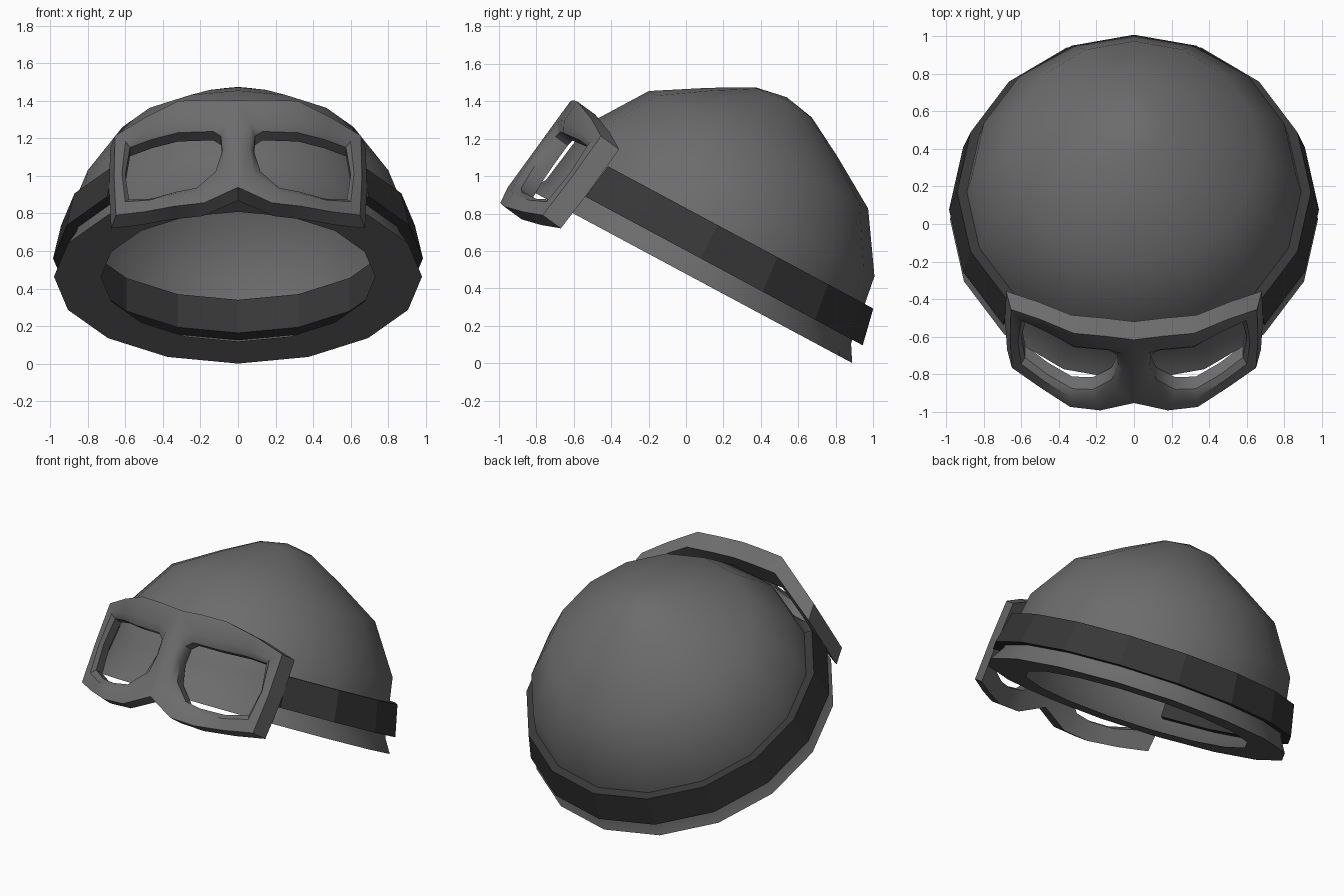
import bpy, bmesh, math
from mathutils import Vector

if "Cube" in bpy.data.objects:
    bpy.data.objects.remove(bpy.data.objects["Cube"])

def material(name, v):
    m = bpy.data.materials.new(name)
    m.diffuse_color = (v, v, v, 1)
    m.use_nodes = True
    m.node_tree.nodes["Principled BSDF"].inputs["Base Color"].default_value = m.diffuse_color
    return m

GREY = material("mid_grey", 0.15)
DARK = material("strap_charcoal", 0.038)

# Helmet frame: tilted so the brow is high and the nape is low
TILT = math.radians(28.2)
BACK = Vector((0, math.cos(TILT), -math.sin(TILT)))
UP = Vector((0, math.sin(TILT), math.cos(TILT)))
ORIGIN = Vector((0, 0.06, 0.445)) - 0.04 * BACK
SIDES = 16

def ring_point(r, h, k):
    a = 2 * math.pi * k / SIDES
    return ORIGIN + Vector((r * math.sin(a), 0, 0)) + BACK * (r * math.cos(a)) + UP * h

def finish(bm, name, mat, angle=None):
    bmesh.ops.recalc_face_normals(bm, faces=bm.faces)
    me = bpy.data.meshes.new(name)
    bm.to_mesh(me)
    bm.free()
    ob = bpy.data.objects.new(name, me)
    bpy.context.collection.objects.link(ob)
    me.materials.append(mat)
    if angle:
        bpy.ops.object.select_all(action='DESELECT')
        ob.select_set(True)
        bpy.context.view_layer.objects.active = ob
        bpy.ops.object.shade_smooth_by_angle(angle=math.radians(angle))
    return ob

def loft(bm, loops, close_loops, close_points):
    """Quads between successive vertex loops."""
    n, m = len(loops), len(loops[0])
    for i in range(n if close_loops else n - 1):
        a, b = loops[i], loops[(i + 1) % n]
        for j in range(m if close_points else m - 1):
            k = (j + 1) % m
            bm.faces.new((a[j], a[k], b[k], b[j]))

# Dome: open shell with a flat inward rim
profile = [(0.73, 0), (0.98, 0), (0.925, 0.09), (0.90, 0.25), (0.866, 0.465),
           (0.665, 0.768), (0.39, 0.935), (0.17, 1.055)]
bm = bmesh.new()
loops = [[bm.verts.new(ring_point(r, h, k)) for k in range(SIDES)] for r, h in profile]
loft(bm, loops, False, True)
apex = bm.verts.new(ring_point(0, 1.087, 0))
for k in range(SIDES):
    bm.faces.new((loops[-1][k], loops[-1][(k + 1) % SIDES], apex))
finish(bm, "helmet_dome", GREY, 45)

# Strap: runs round the back and ends behind the goggles
section = [(0.84, 0.11), (0.985, 0.11), (0.942, 0.31), (0.84, 0.31)]
bm = bmesh.new()
loops = [[bm.verts.new(ring_point(r, h, k)) for k in range(-6, 7)] for r, h in section]
loft(bm, loops, True, False)
for j in (0, -1):
    bm.faces.new([lp[j] for lp in loops])
finish(bm, "goggle_strap", DARK)

# Goggles: half frame in (x, s) on a tilted face that bends back, then mirrored
CENTRE = Vector((0, -0.8, 1.125))
S = Vector((0, 0.588, 0.809))
W = Vector((0, -0.809, 0.588))
outer = [(0, .332), (.15, .345), (.32, .35), (.5, .32), (.655, .275), (.66, 0),
         (.65, -.25), (.5, -.297), (.34, -.334), (.18, -.33), (0, -.24), (0, .05)]
hole = [(.09, .13), (.13, .165), (.32, .17), (.46, .19), (.575, .19), (.60, .02),
        (.58, -.15), (.46, -.20), (.33, -.215), (.22, -.20), (.12, -.10), (.085, .03)]

def face_loop(bm, mix, depth, spread=1.0):
    verts = []
    for (ox, os), (hx, hs) in zip(outer, hole):
        x, s = ox + (hx - ox) * mix, os + (hs - os) * mix
        bend = -0.03 * min(x / 0.32, 1) - 0.215 * max(0, (x - 0.32) / 0.34)
        verts.append(bm.verts.new(CENTRE + Vector((x * spread, 0, 0)) + S * s + W * (bend + 0.015 - depth)))
    return verts

bm = bmesh.new()
loops = [face_loop(bm, 0, 0.12, 1.04), face_loop(bm, 0, 0), face_loop(bm, 0.7, 0.005),
         face_loop(bm, 1, 0.04), face_loop(bm, 1, 0.12)]
loft(bm, loops, True, True)
seam = [f for f in bm.faces if all(abs(v.co.x) < 1e-5 for v in f.verts)]
bmesh.ops.delete(bm, geom=seam, context='FACES_ONLY')
bmesh.ops.recalc_face_normals(bm, faces=bm.faces)
bmesh.ops.mirror(bm, geom=bm.verts[:] + bm.edges[:] + bm.faces[:], axis='X', merge_dist=0.0001)
bmesh.ops.remove_doubles(bm, verts=bm.verts, dist=0.0001)
finish(bm, "goggle_frame", GREY, 40)
